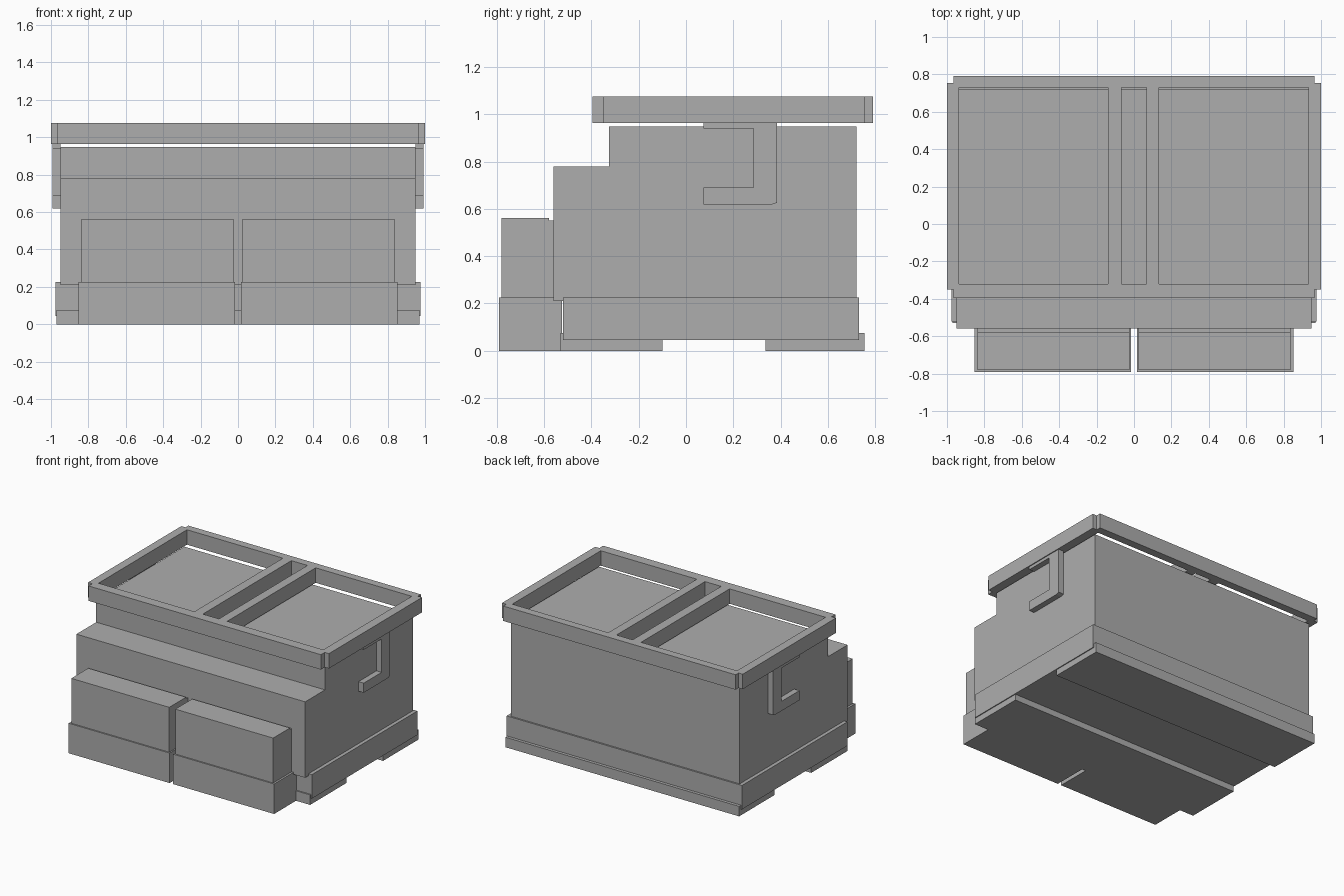
import bpy, bmesh
from mathutils import Vector

if "Cube" in bpy.data.objects:
    bpy.data.objects.remove(bpy.data.objects["Cube"])

grey = bpy.data.materials.new("mid grey")
grey.diffuse_color = (0.42, 0.42, 0.42, 1)
grey.use_nodes = True
grey.node_tree.nodes["Principled BSDF"].inputs["Base Color"].default_value = grey.diffuse_color


def finish(name, bm):
    bmesh.ops.recalc_face_normals(bm, faces=bm.faces)
    mesh = bpy.data.meshes.new(name)
    bm.to_mesh(mesh)
    bm.free()
    mesh.materials.append(grey)
    obj = bpy.data.objects.new(name, mesh)
    bpy.context.collection.objects.link(obj)
    return obj


def add_box(bm, x, y, z):
    verts = bmesh.ops.create_cube(bm, size=1)["verts"]
    for v in verts:
        v.co = Vector((x[v.co.x > 0], y[v.co.y > 0], z[v.co.z > 0]))


def boxes(name, *parts):
    bm = bmesh.new()
    for part in parts:
        add_box(bm, *part)
    return finish(name, bm)


def prism(name, points, push):
    """Extrude a closed 3D outline along a vector."""
    bm = bmesh.new()
    face = bm.faces.new([bm.verts.new(p) for p in points])
    new = bmesh.ops.extrude_face_region(bm, geom=[face], use_keep_orig=True)["geom"]
    bmesh.ops.translate(bm, vec=push, verts=[g for g in new if isinstance(g, bmesh.types.BMVert)])
    return finish(name, bm)


# Stepped main body
body = [(-0.56, 0.21), (0.72, 0.21), (0.72, 0.948), (-0.325, 0.948), (-0.325, 0.78), (-0.56, 0.78)]
prism("body", [(-0.95, y, z) for y, z in body], (1.9, 0, 0))

# Base skirt and the two feet, leaving a channel underneath
boxes("base_skirt", ((-0.977, 0.977), (-0.52, 0.732), (0.045, 0.225)))
boxes("front_foot", ((-0.97, 0.97), (-0.53, -0.10), (0, 0.075)))
boxes("back_foot", ((-0.97, 0.97), (0.335, 0.755), (0, 0.075)))

# Lid frame with notched corners and three openings
a, b, f0, f1, k0, k1 = 1.0, 0.965, -0.395, -0.35, 0.755, 0.79
outline = [(-b, f0), (b, f0), (b, f1), (a, f1), (a, k0), (b, k0),
           (b, k1), (-b, k1), (-b, k0), (-a, k0), (-a, f1), (-b, f1)]
lid = prism("lid_frame", [(x, y, 0.963) for x, y in outline], (0, 0, 0.112))
cutter = boxes("lid_openings_cutter", *[(x, (-0.32, 0.73), (0.9, 1.2))
               for x in ((-0.935, -0.138), (-0.068, 0.066), (0.134, 0.932))])
cutter.hide_render = True
cutter.hide_viewport = True
cutter.display_type = 'WIRE'
mod = lid.modifiers.new("openings", 'BOOLEAN')
mod.operation = 'DIFFERENCE'
mod.solver = 'EXACT'
mod.object = cutter

# C-shaped side latches and front bins, mirrored left and right
latch = [(0.073, 0.963), (0.073, 0.94), (0.285, 0.94), (0.285, 0.69), (0.073, 0.69),
         (0.073, 0.618), (0.36, 0.618), (0.385, 0.626), (0.385, 0.963)]
upper_bin = [(-0.78, 0.225), (-0.55, 0.225), (-0.55, 0.55), (-0.58, 0.55), (-0.58, 0.562), (-0.78, 0.562)]
for side, s in (("left", -1), ("right", 1)):
    prism(side + "_latch", [(s * 0.95, y, z) for y, z in latch], (s * 0.043, 0, 0))
    boxes(side + "_bin_base", (sorted((s * 0.015, s * 0.853)), (-0.79, -0.525), (0, 0.225)))
    prism(side + "_bin", [(s * 0.025, y, z) for y, z in upper_bin], (s * 0.813, 0, 0))
